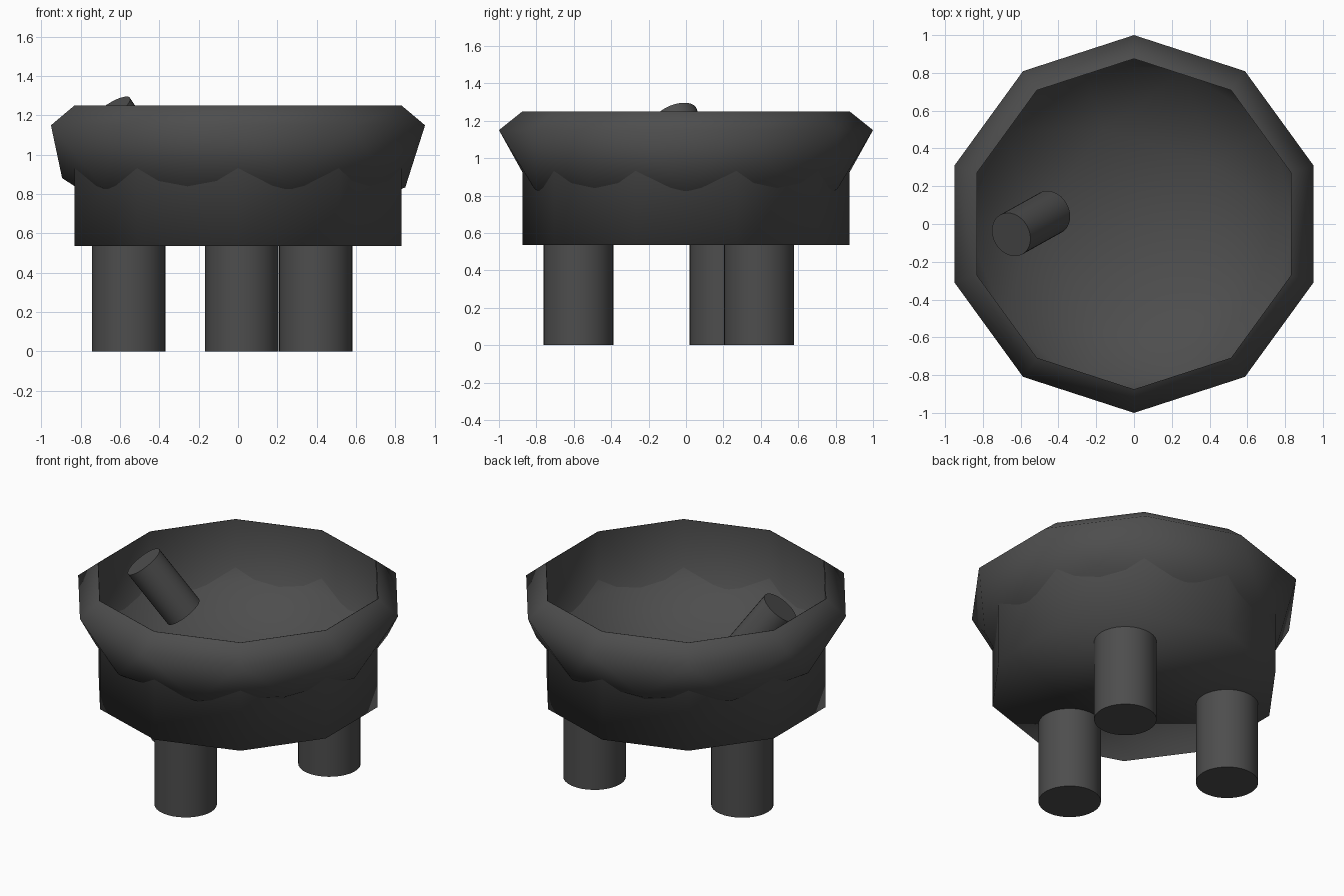
import bpy, bmesh, math
from mathutils import Vector

if "Cube" in bpy.data.objects:
    bpy.data.objects.remove(bpy.data.objects["Cube"])

stone = bpy.data.materials.new("dark stone grey")
stone.diffuse_color = (0.075, 0.075, 0.075, 1)
stone.use_nodes = True
stone.node_tree.nodes["Principled BSDF"].inputs["Base Color"].default_value = stone.diffuse_color


def finish(bm, name):
    mesh = bpy.data.meshes.new(name)
    bm.to_mesh(mesh)
    bm.free()
    for p in mesh.polygons:
        p.use_smooth = True
    mesh.materials.append(stone)
    obj = bpy.data.objects.new(name, mesh)
    bpy.context.collection.objects.link(obj)
    return obj


def rod(name, a, b, r):
    """Closed round cylinder from a to b with crisp end edges."""
    a, b = Vector(a), Vector(b)
    bm = bmesh.new()
    bmesh.ops.create_cone(bm, cap_ends=True, segments=32,
                          radius1=r, radius2=r, depth=(b - a).length)
    for e in bm.edges:
        if e.calc_face_angle(0) > 0.7:
            e.smooth = False
    obj = finish(bm, name)
    obj.location = (a + b) / 2
    obj.rotation_mode = 'QUATERNION'
    obj.rotation_quaternion = (b - a).to_track_quat('Z', 'Y')
    return obj


# Bowl: lower half of a coarse icosphere, flattened, with a sloping rim
bm = bmesh.new()
bmesh.ops.create_icosphere(bm, subdivisions=2, radius=1.0)
bmesh.ops.delete(bm, geom=[v for v in bm.verts if v.co.z > 0.01], context='VERTS')
for v in bm.verts:
    v.co.z = 1.15 + 0.6 * v.co.z
border = [e for e in bm.edges if e.is_boundary]
ext = bmesh.ops.extrude_edge_only(bm, edges=border)
for v in ext["geom"]:
    if isinstance(v, bmesh.types.BMVert):
        v.co = (v.co.x * 0.875, v.co.y * 0.875, 1.25)
bmesh.ops.recalc_face_normals(bm, faces=bm.faces[:])
# an open shell: make sure the lowest face looks downward
low = min(bm.faces, key=lambda f: f.calc_center_median().z)
if low.normal.z > 0:
    bmesh.ops.reverse_faces(bm, faces=bm.faces[:])
finish(bm, "bowl")

# Body: ten-sided drum, open at the top, softly shaded over its base
bm = bmesh.new()
rings = []
for z in (0.535, 1.25):
    rings.append([bm.verts.new((0.873 * math.cos(math.radians(18 + 36 * i)),
                                0.873 * math.sin(math.radians(18 + 36 * i)), z))
                  for i in range(10)])
for i in range(10):
    j = (i + 1) % 10
    bm.faces.new((rings[0][i], rings[0][j], rings[1][j], rings[1][i]))
bm.faces.new(rings[0][::-1])
finish(bm, "drum_body")

# Three legs
for name, x, y in (("front_leg", 0.02, -0.575),
                   ("right_leg", 0.395, 0.39),
                   ("left_leg", -0.555, 0.205)):
    rod(name, (x, y, 0), (x, y, 0.54), 0.187)

# Short tilted pestle
rod("pestle", (-0.44, 0.061, 0.905), (-0.65, -0.056, 1.224), 0.12)
